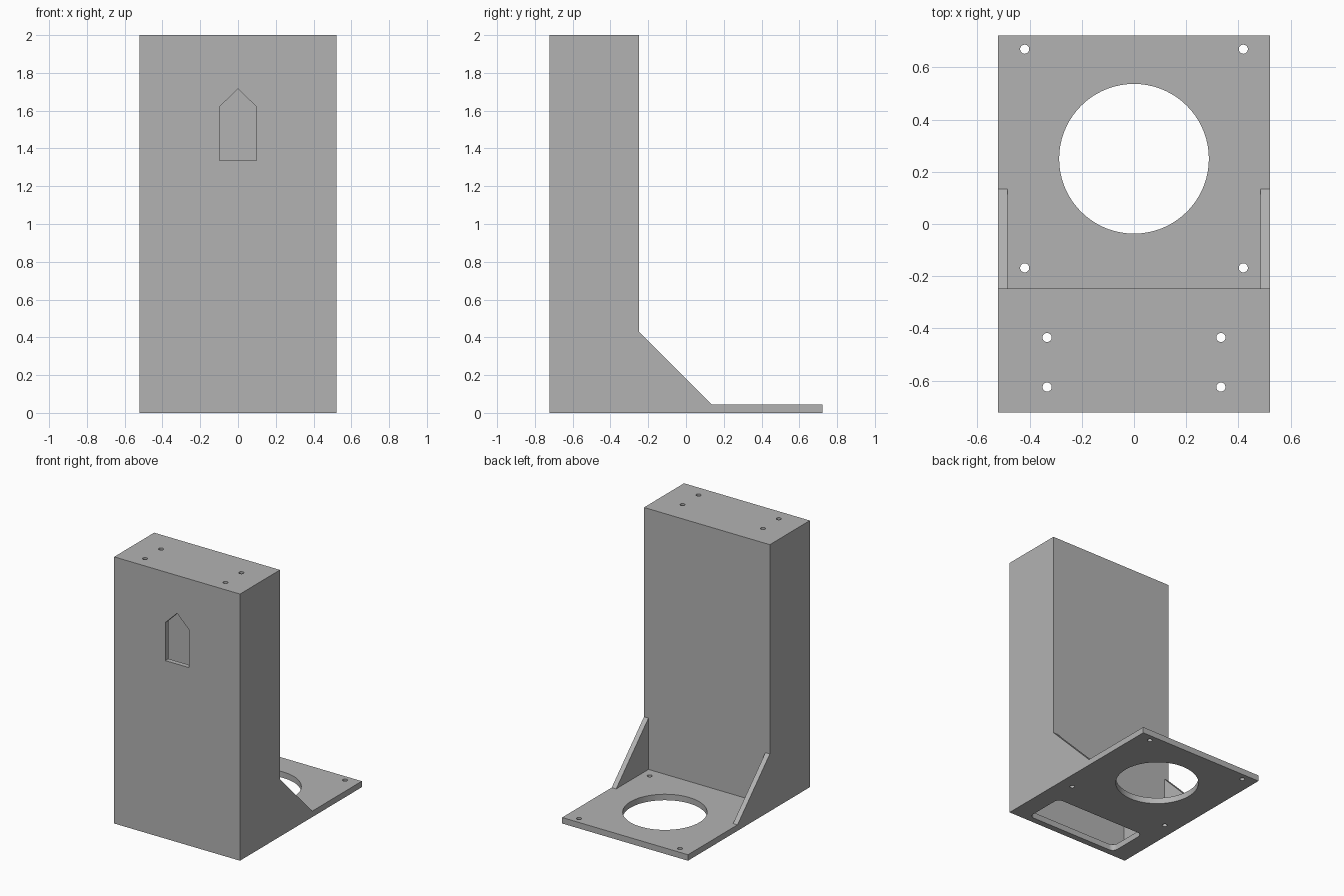
import bpy, bmesh
from math import cos, sin, pi, radians
from mathutils import Vector

cube = bpy.data.objects.get("Cube")
if cube:
    bpy.data.objects.remove(cube, do_unlink=True)

grey = bpy.data.materials.new("plain grey")
grey.use_nodes = True
GREY = (0.45, 0.45, 0.45, 1)
grey.diffuse_color = GREY
grey.node_tree.nodes["Principled BSDF"].inputs["Base Color"].default_value = GREY

W, FRONT, BACK, TOWER_BACK = 0.522, -0.722, 0.722, -0.248
PLATE, WALL, TOP = 0.045, 0.037, 2.0


def prism(name, points, axis, lo, hi):
    """Extrude a flat outline along x, y or z."""
    place = {"x": lambda a, b: (lo, a, b),
             "y": lambda a, b: (a, lo, b),
             "z": lambda a, b: (a, b, lo)}[axis]
    bm = bmesh.new()
    face = bm.faces.new([bm.verts.new(place(a, b)) for a, b in points])
    shift = Vector((axis == "x", axis == "y", axis == "z")) * (hi - lo)
    geom = bmesh.ops.extrude_face_region(bm, geom=[face])["geom"]
    verts = [g for g in geom if isinstance(g, bmesh.types.BMVert)]
    bmesh.ops.translate(bm, verts=verts, vec=shift)
    bmesh.ops.recalc_face_normals(bm, faces=bm.faces[:])
    mesh = bpy.data.meshes.new(name)
    bm.to_mesh(mesh)
    bm.free()
    mesh.materials.append(grey)
    ob = bpy.data.objects.new(name, mesh)
    bpy.context.collection.objects.link(ob)
    return ob


def rect(x0, x1, y0, y1):
    return [(x0, y0), (x1, y0), (x1, y1), (x0, y1)]


def arc(cx, cy, r, start, sweep, n):
    return [(cx + r * cos(start + sweep * i / n), cy + r * sin(start + sweep * i / n))
            for i in range(n)]


def cut(body, points, axis, lo, hi):
    """Subtract a prism from the body and discard the cutter."""
    cutter = prism("cutter", points, axis, lo, hi)
    cutter.hide_render = True
    mod = body.modifiers.new("cut", "BOOLEAN")
    mod.operation, mod.solver, mod.object = "DIFFERENCE", "EXACT", cutter
    bpy.context.view_layer.objects.active = body
    bpy.ops.object.modifier_apply(modifier=mod.name)
    bpy.data.objects.remove(cutter, do_unlink=True)


# Side outline: tower, sloping gussets and base plate in one piece
body = prism("tower_bracket", [
    (FRONT, 0), (BACK, 0), (BACK, PLATE), (0.135, PLATE),
    (TOWER_BACK, 0.43), (TOWER_BACK, TOP), (FRONT, TOP)], "x", -W, W)

# Clear the space between the two side gussets
inner = W - WALL
cut(body, rect(-inner, inner, TOWER_BACK, 0.3), "z", PLATE, 0.6)

# Hollow tower
cut(body, rect(-inner, inner, FRONT + WALL, TOWER_BACK - WALL), "z", PLATE, TOP - WALL)

# Rounded slot in the floor of the tower
ox, y0, y1, r = 0.38, -0.675, -0.365, 0.04
slot = []
for i, (x, y) in enumerate(rect(-ox + r, ox - r, y0 + r, y1 - r)):
    slot += arc(x, y, r, pi + i * pi / 2, pi / 2, 8) + [
        (x + r * cos(pi * 1.5 + i * pi / 2), y + r * sin(pi * 1.5 + i * pi / 2))]
cut(body, slot, "z", -0.1, 0.1)

# Pointed window in the front wall
cut(body, [(-0.098, 1.335), (0.098, 1.335), (0.098, 1.62), (0, 1.716), (-0.098, 1.62)],
    "y", -0.8, -0.6)

# Large round opening in the base plate
cut(body, arc(0, 0.25, 0.287, 0, 2 * pi, 72), "z", -0.1, 0.1)

# Screw holes in the base plate and in the tower roof
for side in (-1, 1):
    for y in (-0.168, 0.67):
        cut(body, arc(side * 0.419, y, 0.0175, 0, 2 * pi, 24), "z", -0.1, 0.1)
    for y in (-0.625, -0.435):
        cut(body, arc(side * 0.333, y, 0.0175, 0, 2 * pi, 24), "z", 1.9, 2.1)

# Smooth round walls, crisp corners
bpy.ops.object.select_all(action="DESELECT")
body.select_set(True)
bpy.context.view_layer.objects.active = body
bpy.ops.object.shade_smooth_by_angle(angle=radians(30))
